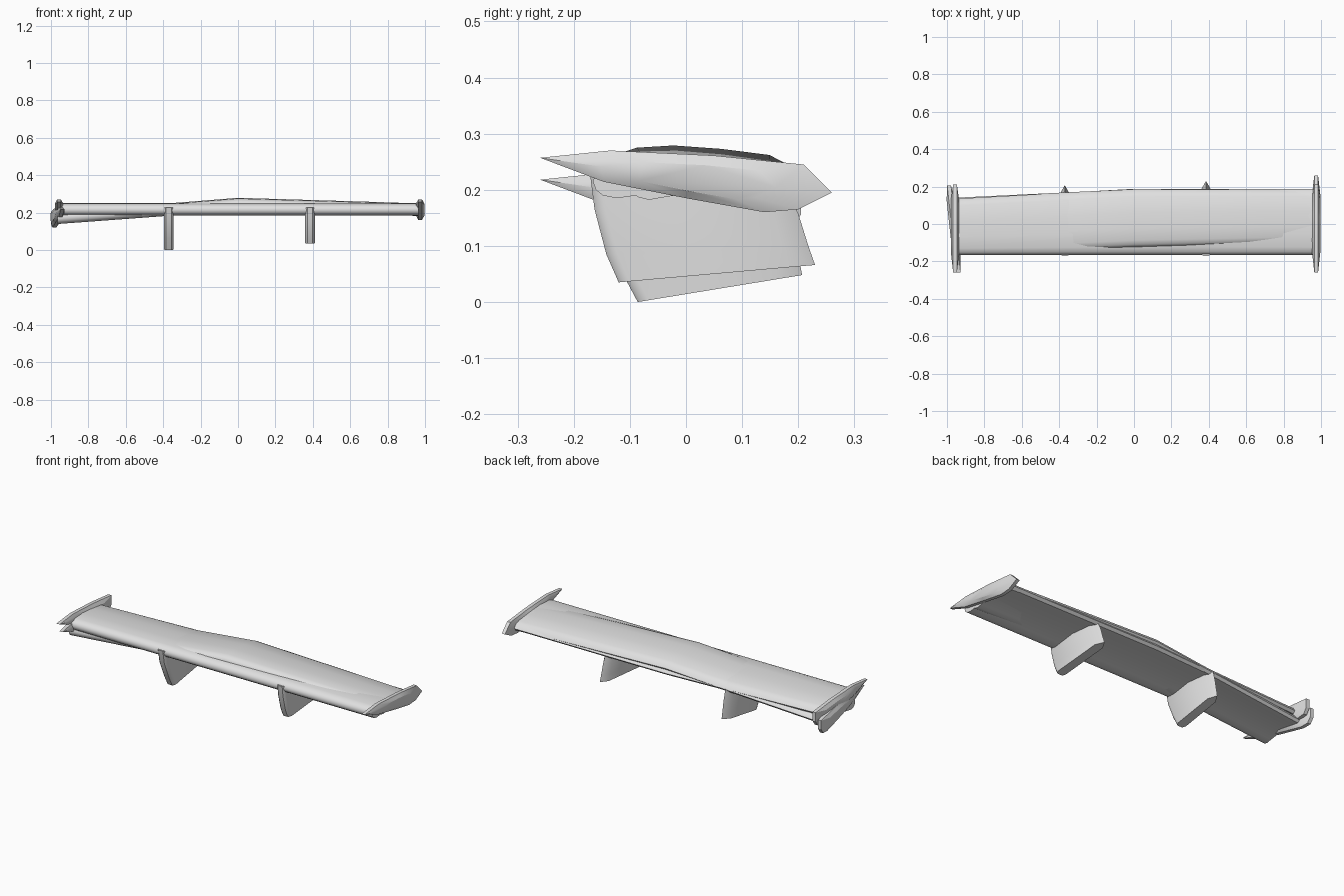
import bpy, bmesh, math

if "Cube" in bpy.data.objects:
    bpy.data.objects.remove(bpy.data.objects["Cube"])

grey = bpy.data.materials.new("light_grey")
grey.diffuse_color = (0.75, 0.75, 0.75, 1)
grey.use_nodes = True
grey.node_tree.nodes["Principled BSDF"].inputs["Base Color"].default_value = grey.diffuse_color


def loft(name, rings, angle=40):
    """Skin a list of equal-length closed rings and cap both ends."""
    bm = bmesh.new()
    loops = [[bm.verts.new(p) for p in ring] for ring in rings]
    n = len(loops[0])
    for a, b in zip(loops, loops[1:]):
        for i in range(n):
            j = (i + 1) % n
            bm.faces.new((a[i], a[j], b[j], b[i]))
    bm.faces.new(loops[0])
    bm.faces.new(loops[-1])
    bmesh.ops.recalc_face_normals(bm, faces=bm.faces)
    mesh = bpy.data.meshes.new(name)
    bm.to_mesh(mesh)
    bm.free()
    mesh.materials.append(grey)
    obj = bpy.data.objects.new(name, mesh)
    bpy.context.collection.objects.link(obj)
    bpy.ops.object.select_all(action='DESELECT')
    obj.select_set(True)
    bpy.context.view_layer.objects.active = obj
    bpy.ops.object.shade_smooth_by_angle(angle=math.radians(angle))
    return obj


# Wing blades: aerofoil section (chord fraction, height)
SECTION = [(0, .215), (.015, .23), (.05, .241), (.12, .248), (.33, .252), (.6, .246),
           (.88, .235), (.96, .222), (1, .203), (.96, .19), (.85, .191), (.5, .203),
           (.22, .19), (.12, .185), (.05, .19), (.015, .2)]


def wing(name, stations):
    """Each station is x, front y, back y, lift."""
    loft(name, [[(x, f + t * (b - f), z + dz) for t, z in SECTION]
                for x, f, b, dz in stations])


wing("main_wing", [(-.955, -.166, .135, 0), (0, -.166, .188, 0), (.965, -.166, .188, 0)])
wing("arched_wing", [(-.965, -.15, .14, -.046), (-.3, -.138, .172, .003),
                     (0, -.125, .186, .027), (.7, -.108, .185, .006),
                     (.965, -.10, .184, -.003)])

# End plates: side outline, thin at the rim and thicker in the middle
PLATE = [(-.26, .257), (-.135, .27), (.05, .261), (.21, .245), (.26, .195),
         (.2, .165), (.14, .16), (0, .185), (-.146, .214)]


def end_plate(name, x, dz=0, yaw=0, back=.26):
    rings = []
    for off, s in ((-.022, .6), (-.010, 1), (.010, 1), (.022, .6)):
        ring = []
        for y, z in PLATE:
            y = min(y, back - (.02 if z < .17 else 0))
            yy, zz = .01 + (y - .01) * s, .218 + (z - .218) * s
            ring.append((x + off + yaw * yy, yy, zz + dz))
        rings.append(ring)
    loft(name, rings, 30)


end_plate("right_end_plate", .974)
end_plate("left_upper_end_plate", -.957, back=.21)
end_plate("left_lower_end_plate", -.966, -.039, -.11, .205)


# Struts: swept-back fins with a rounded nose and a pointed tail
def strut(name, x, levels):
    """Each level is front y, front z, back y, back z."""
    nose = [(0, .014), (.006, .021), (.02, .026)]
    rings = []
    for f, fz, b, bz in levels:
        half = [(f + d, w) for d, w in nose] + [(b - .045, .026)]
        pts = half + [(b, 0)] + [(y, -w) for y, w in reversed(half)]
        rings.append([(x + w, y, fz + (bz - fz) * (y - f) / (b - f)) for y, w in pts])
    loft(name, rings, 35)


strut("right_strut", .385, [(-.171, .228, .18, .2), (-.163, .165, .2, .158),
                            (-.142, .085, .218, .1), (-.12, .035, .23, .066)])
strut("left_strut", -.37, [(-.171, .228, .175, .2), (-.157, .15, .19, .14),
                           (-.118, .06, .2, .085), (-.086, 0, .207, .048)])
